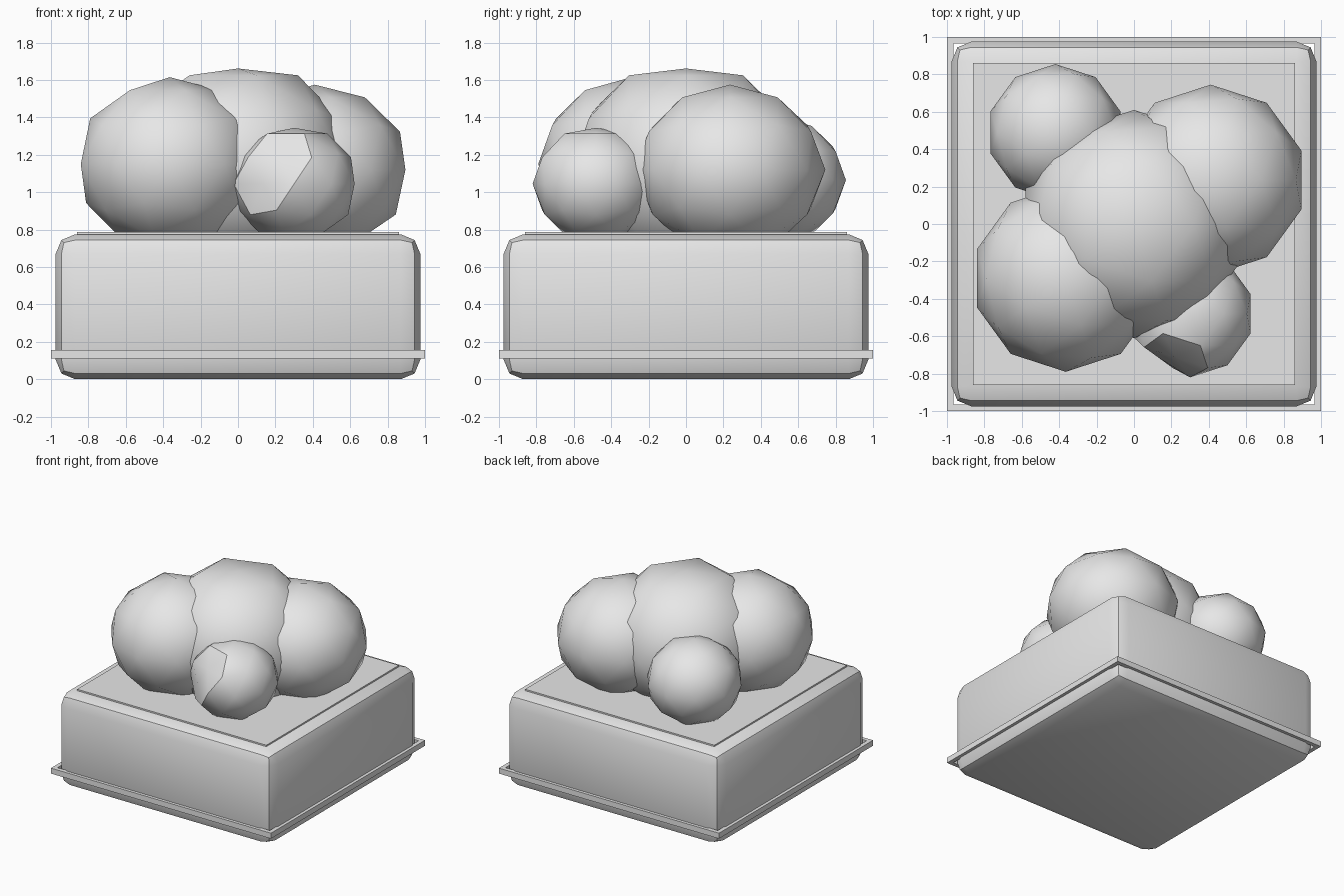
import bpy, bmesh
from math import radians, sin, cos
from mathutils import Vector

cube = bpy.data.objects.get("Cube")
if cube:
    bpy.data.objects.remove(cube, do_unlink=True)

# One plain grey for everything
grey = bpy.data.materials.new("plain_grey")
grey.use_nodes = True
grey.diffuse_color = (0.8, 0.8, 0.8, 1)
grey.node_tree.nodes["Principled BSDF"].inputs["Base Color"].default_value = (0.8, 0.8, 0.8, 1)


def finish(name, bm):
    mesh = bpy.data.meshes.new(name)
    bm.to_mesh(mesh)
    bm.free()
    mesh.materials.append(grey)
    obj = bpy.data.objects.new(name, mesh)
    bpy.context.collection.objects.link(obj)
    bpy.ops.object.select_all(action='DESELECT')
    obj.select_set(True)
    bpy.context.view_layer.objects.active = obj
    bpy.ops.object.shade_smooth_by_angle(angle=radians(30))
    return obj


def add_box(bm, low, high):
    low, high = Vector(low), Vector(high)
    verts = bmesh.ops.create_cube(bm, size=1)["verts"]
    bmesh.ops.scale(bm, vec=high - low, verts=verts)
    bmesh.ops.translate(bm, vec=(low + high) / 2, verts=verts)


# Planter body with chamfered rounding on every edge
bm = bmesh.new()
add_box(bm, (-0.975, -0.975, 0), (0.975, 0.975, 0.775))
bmesh.ops.bevel(bm, geom=bm.edges[:], offset=0.105, offset_type='OFFSET',
                segments=2, profile=0.5, affect='EDGES')
finish("planter_box", bm)

# Soil plate on top
bm = bmesh.new()
add_box(bm, (-0.86, -0.86, 0.76), (0.86, 0.86, 0.787))
finish("soil_plate", bm)

# Open square band around the base: extrude a ring outline
bm = bmesh.new()
outer, inner = 1.0, 0.965
corners = [(-1, -1), (1, -1), (1, 1), (-1, 1)]
rings = [[bm.verts.new((x * r, y * r, 0.11)) for x, y in corners] for r in (outer, inner)]
for i in range(4):
    j = (i + 1) % 4
    bm.faces.new((rings[0][i], rings[0][j], rings[1][j], rings[1][i]))
top = bmesh.ops.extrude_face_region(bm, geom=bm.faces[:])["geom"]
bmesh.ops.translate(bm, vec=(0, 0, 0.045),
                    verts=[v for v in top if isinstance(v, bmesh.types.BMVert)])
bmesh.ops.recalc_face_normals(bm, faces=bm.faces[:])
finish("base_band", bm)


# Rounded bush lumps: squashed low-poly spheres
def bush(name, centre, radius, height, pole=1.0, dent=None):
    bm = bmesh.new()
    bmesh.ops.create_icosphere(bm, subdivisions=2, radius=1)
    for v in bm.verts:
        if v.co.z > 0.99:
            v.co.z = pole
        elif dent and v.co.dot(dent) > 0.92:
            v.co *= 0.85
    bmesh.ops.scale(bm, vec=(radius, radius, height), verts=bm.verts)
    bmesh.ops.translate(bm, vec=centre, verts=bm.verts)
    finish(name, bm)


az, el = radians(-118), radians(20)
dent_direction = Vector((cos(az) * cos(el), sin(az) * cos(el), sin(el)))

bush("bush_middle", (0, 0, 1.14), 0.61, 0.57, pole=0.915)
bush("bush_front_right", (-0.365, -0.29, 1.15), 0.50, 0.465)
bush("bush_back_left", (0.41, 0.235, 1.12), 0.51, 0.455)
bush("bush_back_right", (-0.42, 0.49, 1.065), 0.365, 0.34)
bush("bush_front_left", (0.30, -0.48, 1.045), 0.34, 0.315, pole=0.95, dent=dent_direction)
